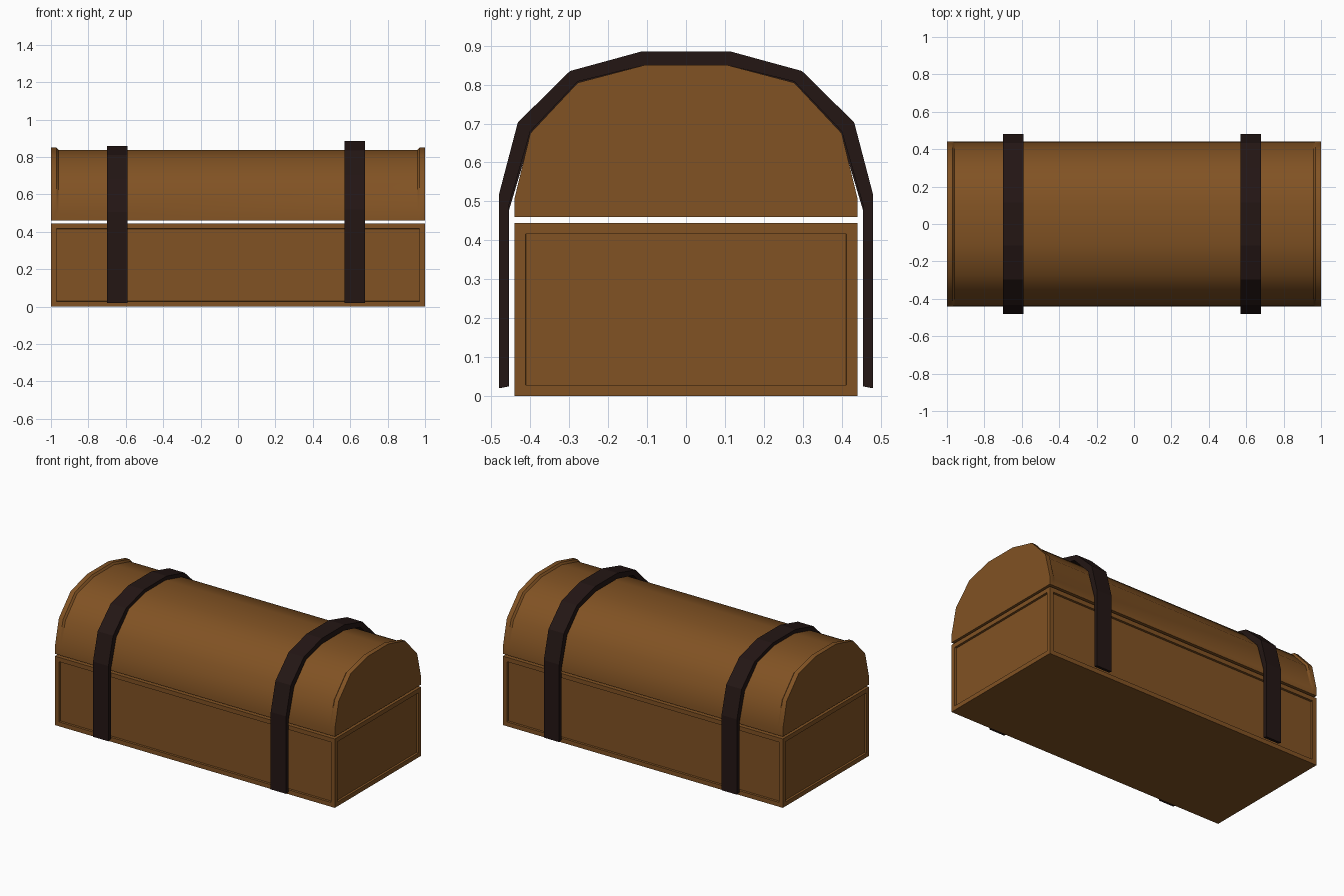
import bpy, bmesh

if "Cube" in bpy.data.objects:
    bpy.data.objects.remove(bpy.data.objects["Cube"])

def material(name, color):
    m = bpy.data.materials.new(name)
    m.diffuse_color = (*color, 1)
    m.use_nodes = True
    m.node_tree.nodes["Principled BSDF"].inputs["Base Color"].default_value = m.diffuse_color
    return m

WOOD = material("wood", (0.22, 0.085, 0.017))
IRON = material("dark_iron", (0.017, 0.008, 0.007))

def finish(name, bm, mat, smooth=None):
    bmesh.ops.recalc_face_normals(bm, faces=bm.faces)
    me = bpy.data.meshes.new(name)
    bm.to_mesh(me)
    bm.free()
    ob = bpy.data.objects.new(name, me)
    bpy.context.collection.objects.link(ob)
    me.materials.append(mat)
    if smooth:
        bpy.ops.object.select_all(action='DESELECT')
        ob.select_set(True)
        bpy.context.view_layer.objects.active = ob
        bpy.ops.object.shade_smooth_by_angle(angle=smooth)
    return ob

def mirrored(half):
    """Half profile (y, z) from the bottom up, mirrored over y = 0."""
    return [(-y, z) for y, z in half] + list(reversed(half))

def loft(bm, sections, closed):
    """Bridge (x, profile) sections; closed also bridges last to first point."""
    rows = [[bm.verts.new((x, y, z)) for y, z in prof] for x, prof in sections]
    n = len(rows[0])
    for a, b in zip(rows, rows[1:]):
        for i in range(n if closed else n - 1):
            j = (i + 1) % n
            bm.faces.new((a[i], a[j], b[j], b[i]))
    return rows

# Base box with a recessed panel on each side
bm = bmesh.new()
bmesh.ops.create_cube(bm, size=1)
for v in bm.verts:
    v.co = (v.co.x * 2, v.co.y * 0.88, (v.co.z + 0.5) * 0.445)
sides = [f for f in bm.faces if abs(f.normal.z) < 0.5]
bmesh.ops.inset_individual(bm, faces=sides, thickness=0.04)
bmesh.ops.inset_individual(bm, faces=sides, thickness=0.001, depth=-0.014)
finish("chest_base", bm, WOOD)

# Domed lid: raised rim at both ends, slightly sunken middle
rim = mirrored([(0.44, 0.46), (0.44, 0.51), (0.40, 0.675), (0.278, 0.805), (0.107, 0.85)])
middle = mirrored([(0.44, 0.46), (0.438, 0.50), (0.39, 0.667), (0.271, 0.795), (0.105, 0.838)])
bm = bmesh.new()
rows = loft(bm, [(-1, rim), (-0.97, rim), (-0.96, middle),
                 (0.96, middle), (0.97, rim), (1, rim)], True)
bm.faces.new(rows[0])
bm.faces.new(rows[-1])
finish("chest_lid", bm, WOOD, 0.62)

# Strap bands arching over the lid
outer = mirrored([(0.48, 0.02), (0.48, 0.52), (0.432, 0.703), (0.298, 0.835), (0.115, 0.885)])
inner = mirrored([(0.455, 0.025), (0.455, 0.49), (0.40, 0.68), (0.278, 0.808), (0.107, 0.85)])

def strap(name, x, top):
    k = (top - 0.02) / (0.885 - 0.02)
    o, i = ([(y, 0.02 + (z - 0.02) * k) for y, z in p] for p in (outer, inner))
    bm = bmesh.new()
    a, b = loft(bm, [(x - 0.055, o + i[::-1]), (x + 0.055, o + i[::-1])], True)
    n = len(a)
    for row in (a, b):
        for j in range(n // 2 - 1):
            bm.faces.new((row[j], row[j + 1], row[n - 2 - j], row[n - 1 - j]))
    finish(name, bm, IRON)

strap("left_strap", -0.645, 0.86)
strap("right_strap", 0.625, 0.885)
